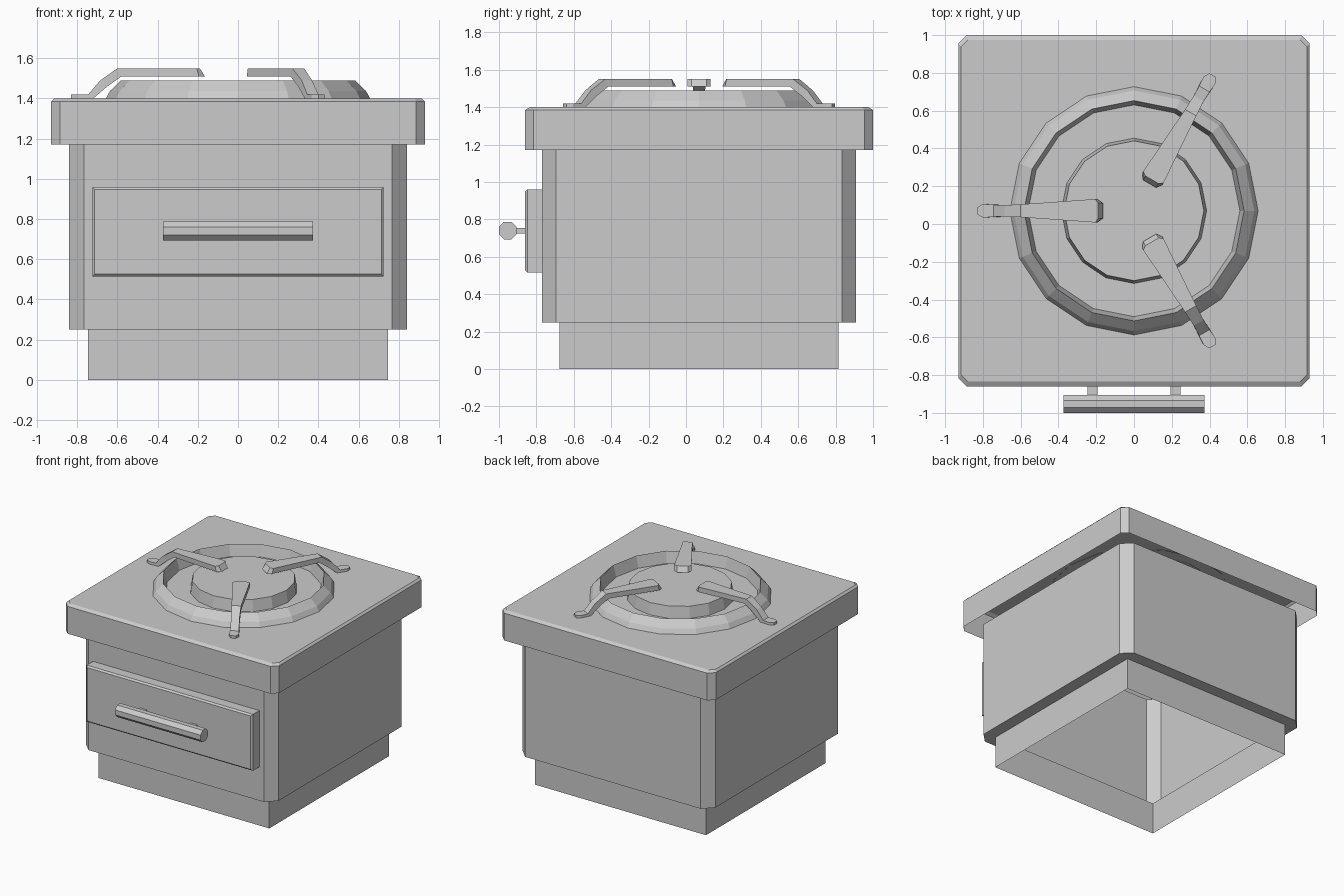
import bpy, bmesh
from math import sin, cos, pi, radians
from mathutils import Matrix

if "Cube" in bpy.data.objects:
    bpy.data.objects.remove(bpy.data.objects["Cube"])

CY = 0.07  # y of the stove's centre line


def finish(name, bm):
    bmesh.ops.recalc_face_normals(bm, faces=bm.faces)
    mesh = bpy.data.meshes.new(name)
    bm.to_mesh(mesh)
    bm.free()
    obj = bpy.data.objects.new(name, mesh)
    bpy.context.collection.objects.link(obj)
    return obj


def loft(name, rings, cap_start=False, cap_end=False, matrix=None):
    """Skin a sequence of closed rings with equal point counts."""
    bm = bmesh.new()
    loops = [[bm.verts.new(p) for p in ring] for ring in rings]
    n = len(loops[0])
    for a, b in zip(loops, loops[1:]):
        for i in range(n):
            j = (i + 1) % n
            bm.faces.new((a[i], a[j], b[j], b[i]))
    if cap_start:
        bm.faces.new(loops[0][::-1])
    if cap_end:
        bm.faces.new(loops[-1])
    if matrix:
        bm.transform(matrix)
    return finish(name, bm)


def rect(hx, hy, c, z):
    """Rectangle with chamfered corners around the centre line."""
    pts = [(hx, -hy + c), (hx, hy - c), (hx - c, hy), (-hx + c, hy),
           (-hx, hy - c), (-hx, -hy + c), (-hx + c, -hy), (hx - c, -hy)]
    return [(x, y + CY, z) for x, y in pts]


def circle(r, z, n=16):
    return [(r * cos(2 * pi * i / n), CY + r * sin(2 * pi * i / n), z) for i in range(n)]


def box(name, x0, x1, y0, y1, z0, z1):
    bm = bmesh.new()
    bmesh.ops.create_cube(bm, size=1)
    bm.transform(Matrix.Translation(((x0 + x1) / 2, (y0 + y1) / 2, (z0 + z1) / 2))
                 @ Matrix.Diagonal((x1 - x0, y1 - y0, z1 - z0, 1)))
    return finish(name, bm)


# Open plinth and body: one shell with a stepped underside
bm = bmesh.new()
plinth = [(0.745, -0.745), (0.745, 0.745), (-0.745, 0.745), (-0.745, -0.745)]
low, high = [[bm.verts.new((x, y + CY, z)) for x, y in plinth] for z in (0, 0.25)]
for i in range(4):
    j = (i + 1) % 4
    bm.faces.new((low[i], low[j], high[j], high[i]))
body = [[bm.verts.new(p) for p in rect(0.84, 0.84, 0.075, z)] for z in (0.25, 1.17)]
for i in range(8):
    j = (i + 1) % 8
    bm.faces.new((body[0][i], body[0][j], body[1][j], body[1][i]))
for i in range(4):
    a, b, c = (2 * i - 1) % 8, 2 * i, 2 * i + 1
    bm.faces.new((high[i], body[0][b], body[0][a]))
    bm.faces.new((high[i], high[(i + 1) % 4], body[0][c], body[0][b]))
finish("body", bm)

# Countertop: shell open at the bottom
loft("countertop", [rect(0.93, 0.93, 0.045, 1.17), rect(0.93, 0.93, 0.045, 1.385),
                    rect(0.915, 0.905, 0.035, 1.40)], cap_end=True)

# Burner ring and cap
loft("burner_ring", [circle(r, z) for r, z in
                     [(0.66, 1.395), (0.637, 1.437), (0.583, 1.49), (0.56, 1.398)]])
loft("burner_cap", [circle(0.385, 1.398), circle(0.37, 1.49)], cap_end=True)

# Pan supports: top radius, top z, bottom radius, bottom z, half width
stations = [(0.83, 1.42, 0.83, 1.40, 0.018), (0.80, 1.42, 0.80, 1.40, 0.036),
            (0.745, 1.42, 0.72, 1.40, 0.032), (0.685, 1.49, 0.65, 1.46, 0.030),
            (0.60, 1.55, 0.58, 1.51, 0.034), (0.205, 1.55, 0.195, 1.51, 0.062),
            (0.19, 1.55, 0.165, 1.51, 0.040)]
rings = [[(rt, -w, zt), (rt, w, zt), (rb, w, zb), (rb, -w, zb)]
         for rt, zt, rb, zb, w in stations]
for k, angle in enumerate((60, 180, 300)):
    m = Matrix.Translation((0, CY, 0)) @ Matrix.Rotation(radians(angle), 4, 'Z')
    loft(f"pan_support_{k + 1}", rings, True, True, m)

# Drawer front with a softened front edge
panel = [(0.725, -0.77, 0), (0.725, -0.848, 0), (0.713, -0.86, 0.012)]
loft("drawer_front", [[(-hx, y, 0.515 + d), (hx, y, 0.515 + d),
                       (hx, y, 0.96 - d), (-hx, y, 0.96 - d)] for hx, y, d in panel],
     cap_end=True)

# Handle: octagonal bar on two posts
loft("handle_bar", [[(x, -0.953 + 0.051 * cos(pi / 8 + i * pi / 4),
                      0.74 + 0.051 * sin(pi / 8 + i * pi / 4)) for i in range(8)]
                    for x in (-0.373, 0.373)], True, True)
for side, x in (("left", -0.22), ("right", 0.22)):
    box(f"handle_post_{side}", x - 0.027, x + 0.027, -0.915, -0.855, 0.726, 0.754)
